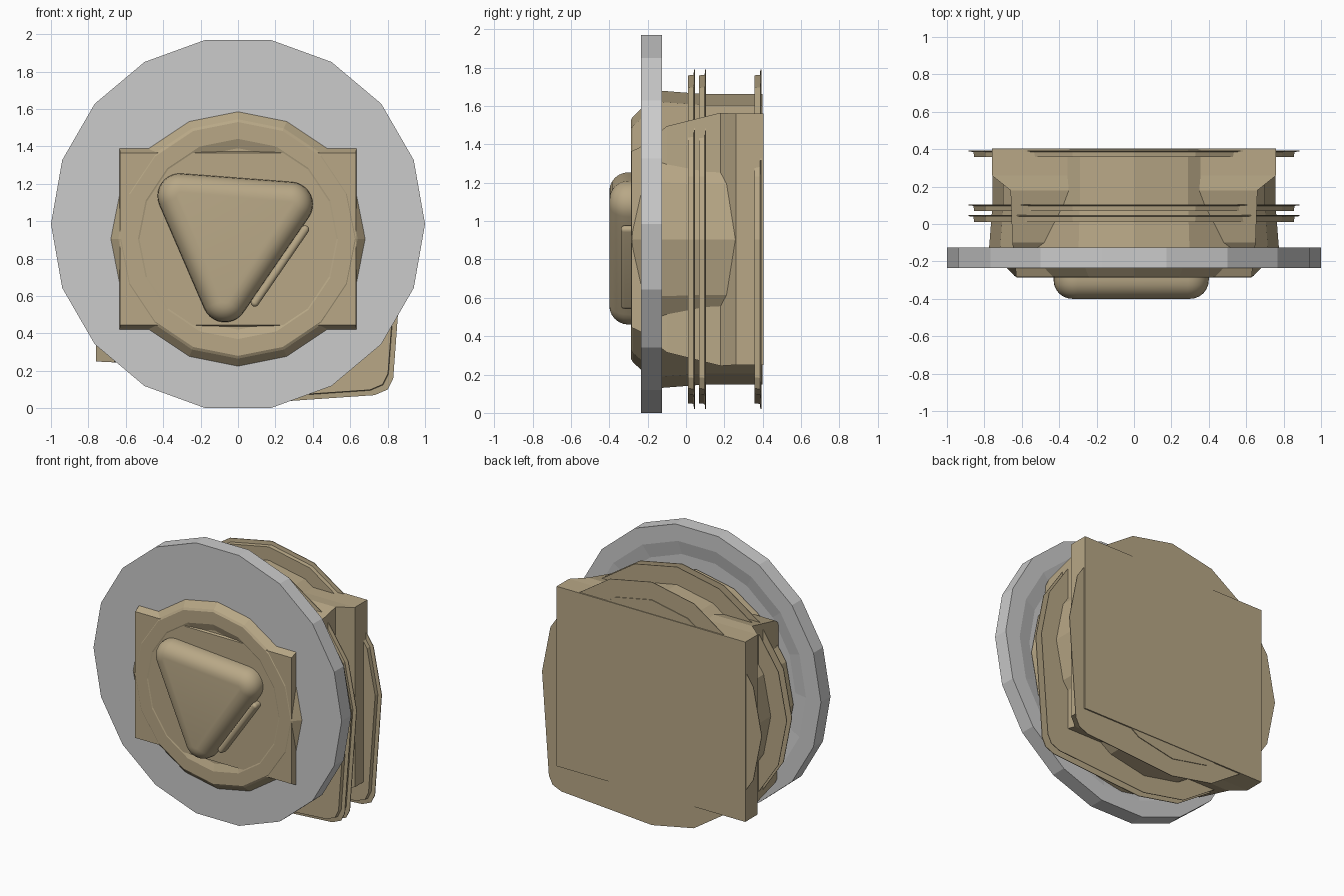
import bpy, bmesh, math
from math import sin, cos, pi, radians

if "Cube" in bpy.data.objects:
    bpy.data.objects.remove(bpy.data.objects["Cube"])

tan = bpy.data.materials.new("tan")
tan.diffuse_color = (0.48, 0.39, 0.24, 1)
tan.use_nodes = True
tan.node_tree.nodes["Principled BSDF"].inputs["Base Color"].default_value = tan.diffuse_color


def loft(name, sections, mat=None, smooth=False):
    """Skin a list of (y, [(x, z), ...]) outlines and cap both ends."""
    bm = bmesh.new()
    rows = [[bm.verts.new((x, y, z)) for x, z in pts] for y, pts in sections]
    n = len(rows[0])
    for a, b in zip(rows, rows[1:]):
        for i in range(n):
            j = (i + 1) % n
            bm.faces.new((a[i], a[j], b[j], b[i]))
    bm.faces.new(rows[0][::-1])
    bm.faces.new(rows[-1])
    bmesh.ops.recalc_face_normals(bm, faces=bm.faces)
    me = bpy.data.meshes.new(name)
    bm.to_mesh(me)
    bm.free()
    ob = bpy.data.objects.new(name, me)
    bpy.context.collection.objects.link(ob)
    if mat:
        me.materials.append(mat)
    if smooth:
        bpy.ops.object.select_all(action='DESELECT')
        ob.select_set(True)
        bpy.context.view_layer.objects.active = ob
        bpy.ops.object.shade_smooth_by_angle(angle=radians(40))
    return ob


def ngon(r, n, cz):
    return [(r * cos(2 * pi * i / n), cz + r * sin(2 * pi * i / n)) for i in range(n)]


def rect(w, h, cz):
    return [(-w, cz - h), (w, cz - h), (w, cz + h), (-w, cz + h)]


def rounded(corners, r, steps=10):
    """Outline round a set of equal circles placed anticlockwise."""
    pts, n = [], len(corners)
    for i, (x, z) in enumerate(corners):
        px, pz = corners[i - 1]
        nx, nz = corners[(i + 1) % n]
        a = math.atan2(z - pz, x - px) - pi / 2
        b = math.atan2(nz - z, nx - x) - pi / 2
        while b <= a:
            b += 2 * pi
        for k in range(steps + 1):
            t = a + (b - a) * k / steps
            pts.append((x + r * cos(t), z + r * sin(t)))
    return pts


def pillow(name, corners, r, fillet, base, top, steps=6):
    secs = [(base, rounded(corners, r))]
    for k in range(steps + 1):
        t = pi / 2 * k / steps
        secs.append((top + fillet * (1 - sin(t)), rounded(corners, r - fillet * (1 - cos(t)))))
    return loft(name, secs, tan, True)


C = 0.905  # height of the body axis

# Grey flange
loft("flange", [(y, ngon(r, 18, 0.985)) for r, y in
                [(1, -0.235), (1, -0.125), (0.88, -0.125), (0.78, -0.145)]])

# Sixteen-sided body with a shallow dished front
loft("body", [(y, ngon(r, 16, C)) for r, y in
              [(0.757, 0.398), (0.757, 0.1), (0.775, -0.13), (0.68, -0.235),
               (0.64, -0.277), (0.625, -0.286), (0.535, -0.286), (0.485, -0.268)]], tan)

# Square housing running through the body, flared at the back
loft("square_housing", [(y, rect(w, h, C)) for y, w, h in
                        [(-0.283, 0.63, 0.46), (-0.24, 0.633, 0.48), (-0.1, 0.65, 0.59),
                         (0.18, 0.66, 0.66), (0.26, 0.76, 0.655), (0.403, 0.76, 0.655)]], tan)

# Three thin fins, round with one squared lower corner
corner = [(0.73, 0.07), (0.80, 0.10), (0.83, 0.16)]


def fin_outline(r):
    s = r / 0.885
    return ngon(r, 16, C)[:13] + [(x * s, C + (z - C) * s) for x, z in corner]


for i, y in enumerate((0.047, 0.105, 0.393)):
    loft(f"fin_{i + 1}", [(y - 0.036, fin_outline(0.855)), (y - 0.008, fin_outline(0.858)),
                          (y - 0.005, fin_outline(0.885)), (y, fin_outline(0.885))], tan)

# Rounded triangular knob and the slim bar beside it
pillow("knob", [(-0.07, 0.58), (0.28, 1.09), (-0.31, 1.135)], 0.12, 0.10, -0.25, -0.40)
pillow("knob_side_bar", [(0.09, 0.565), (0.358, 0.955)], 0.022, 0.02, -0.25, -0.34)
